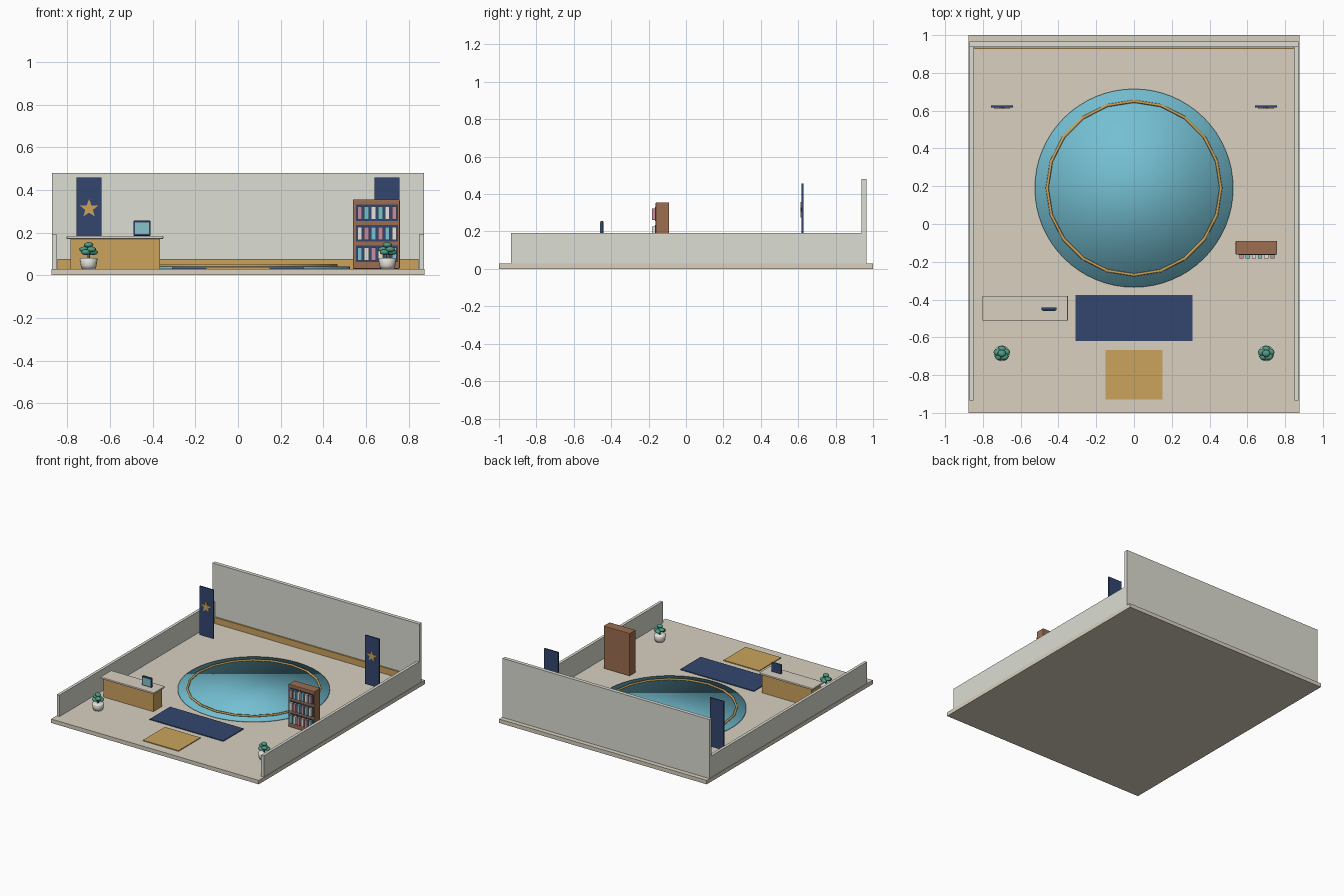
import bpy, bmesh, math

if "Cube" in bpy.data.objects:
    bpy.data.objects.remove(bpy.data.objects["Cube"])

def mat(name, hexcol):
    m = bpy.data.materials.new(name)
    c = [int(hexcol[i:i + 2], 16) / 255 for i in (0, 2, 4)]
    m.diffuse_color = [v / 12.92 if v <= 0.04045 else ((v + 0.055) / 1.055) ** 2.4 for v in c] + [1]
    m.use_nodes = True
    m.node_tree.nodes["Principled BSDF"].inputs["Base Color"].default_value = m.diffuse_color
    return m

STONE = mat("floor_stone", "D8D0C0")
WALL = mat("wall_plaster", "DCDDD3")
GOLD = mat("gold", "CBA35C")
NAVY = mat("navy", "34466E")
BLUE = mat("pool_blue", "74BFD2")
WOOD = mat("wood", "9C6D50")
TEAL = mat("screen_teal", "86C4C8")
GREEN = mat("leaf_green", "4F9C85")
WHITE = mat("white", "E6E3DA")
PINK = mat("book_pink", "C98FA0")
CYAN = mat("book_cyan", "7CC4D4")

def finish(bm, name, m, smooth=False):
    me = bpy.data.meshes.new(name)
    bmesh.ops.recalc_face_normals(bm, faces=bm.faces)
    for f in bm.faces:
        f.smooth = smooth
    bm.to_mesh(me)
    bm.free()
    ob = bpy.data.objects.new(name, me)
    bpy.context.collection.objects.link(ob)
    me.materials.append(m)
    return ob

def box(name, x, y, z, m, bevel=0):
    """Box from (min, max) ranges."""
    bm = bmesh.new()
    bmesh.ops.create_cube(bm, size=1)
    for v in bm.verts:
        v.co = [r[0] + (c + 0.5) * (r[1] - r[0]) for c, r in zip(v.co, (x, y, z))]
    ob = finish(bm, name, m)
    if bevel:
        b = ob.modifiers.new("bevel", "BEVEL")
        b.width, b.segments = bevel, 2
    return ob

def lathe(name, profile, n, loc, m):
    """Closed solid turned around z from (radius, z) points."""
    bm = bmesh.new()
    rings = [[bm.verts.new((loc[0] + r * math.cos(2 * math.pi * i / n),
                            loc[1] + r * math.sin(2 * math.pi * i / n), loc[2] + z))
              for i in range(n)] for r, z in profile]
    for a, b in zip(rings, rings[1:]):
        for i in range(n):
            bm.faces.new((a[i], a[(i + 1) % n], b[(i + 1) % n], b[i]))
    bm.faces.new(rings[0])
    bm.faces.new(rings[-1])
    return finish(bm, name, m, True)

def star(name, cx, y0, y1, cz, r, m):
    bm = bmesh.new()
    vs = []
    for i in range(10):
        a, q = math.pi / 2 + i * math.pi / 5, r if i % 2 == 0 else r * 0.42
        vs.append(bm.verts.new((cx + q * math.cos(a), y0, cz + q * math.sin(a))))
    f = bm.faces.new(vs)
    ext = bmesh.ops.extrude_face_region(bm, geom=[f])["geom"]
    for v in ext:
        if isinstance(v, bmesh.types.BMVert):
            v.co.y = y1
    return finish(bm, name, m)

# Room shell
box("floor", (-.875, .875), (-1, 1), (0, .03), STONE)
box("back_wall", (-.872, .872), (.937, .965), (.03, .48), WALL)
for side, s in (("left", -1), ("right", 1)):
    box(side + "_wall", sorted((s * .85, s * .872)), (-.935, .937), (.03, .193), WALL)
box("back_skirting", (-.845, .845), (.926, .938), (.03, .077), GOLD)

# Round pool disc with a thin ring
lathe("pool_disc", [(.525, .028), (.525, .04)], 64, (0, .19, 0), BLUE)
bpy.ops.mesh.primitive_torus_add(major_segments=20, minor_segments=6, major_radius=.46,
                                 minor_radius=.008, location=(0, .19, .045),
                                 rotation=(0, 0, math.pi / 2))
ring = bpy.context.object
ring.name = "pool_ring"
ring.data.materials.append(GOLD)
bpy.ops.object.shade_smooth()

# Mats
box("long_rug", (-.31, .31), (-.62, -.375), (.03, .036), NAVY)
box("door_mat", (-.15, .15), (-.93, -.667), (.03, .036), GOLD)

# Reception desk and monitor
box("desk_body", (-.785, -.365), (-.498, -.392), (.03, .17), GOLD)
box("desk_top", (-.803, -.35), (-.512, -.38), (.17, .184), STONE, .004)
box("monitor", (-.49, -.41), (-.457, -.442), (.184, .256), NAVY, .004)
box("monitor_screen", (-.483, -.417), (-.46, -.455), (.192, .247), TEAL)

# Bookshelf with three rows of six books
box("bookshelf", (.538, .758), (-.162, -.09), (.03, .355), WOOD, .004)
for row, z in enumerate((.063, .159, .255)):
    box(f"shelf_recess_{row}", (.552, .749), (-.165, -.158), (z, z + .076), NAVY)
    for i in range(6):
        x = .57 + i * .0325
        box(f"book_{row}_{i}", (x - .011, x + .011), (-.182, -.163), (z + .007, z + .068),
            (CYAN, WHITE, PINK)[(i + row + (i > 2)) % 3])

# Banners with stars
for side, s in (("left", -1), ("right", 1)):
    box(side + "_banner", (s * .698 - .058, s * .698 + .058), (.617, .627), (.085, .457), NAVY)
    star(side + "_star", s * .698, .612, .618, .312, .045, GOLD)

# Potted plants
for side, s in (("left", -1), ("right", 1)):
    px, py = s * .70, -.685
    lathe(side + "_pot", [(.032, .03), (.037, .045), (.042, .076), (.038, .08)], 16,
          (px, py, 0), WHITE)
    lathe(side + "_stem", [(.006, .075), (.005, .13)], 8, (px, py, 0), GREEN)
    bm = bmesh.new()
    leaves = [(0, 0, .142)]
    for i in range(5):
        a = math.pi / 2 + i * 2 * math.pi / 5
        leaves.append((.023 * math.cos(a), .021 * math.sin(a), .121 if i % 2 else .108))
    for lx, ly, lz in leaves:
        vs = bmesh.ops.create_uvsphere(bm, u_segments=12, v_segments=8, radius=1)["verts"]
        for v in vs:
            v.co = (px + lx + v.co.x * .022, py + ly + v.co.y * .019, lz + v.co.z * .013)
    finish(bm, side + "_leaves", GREEN, True)
